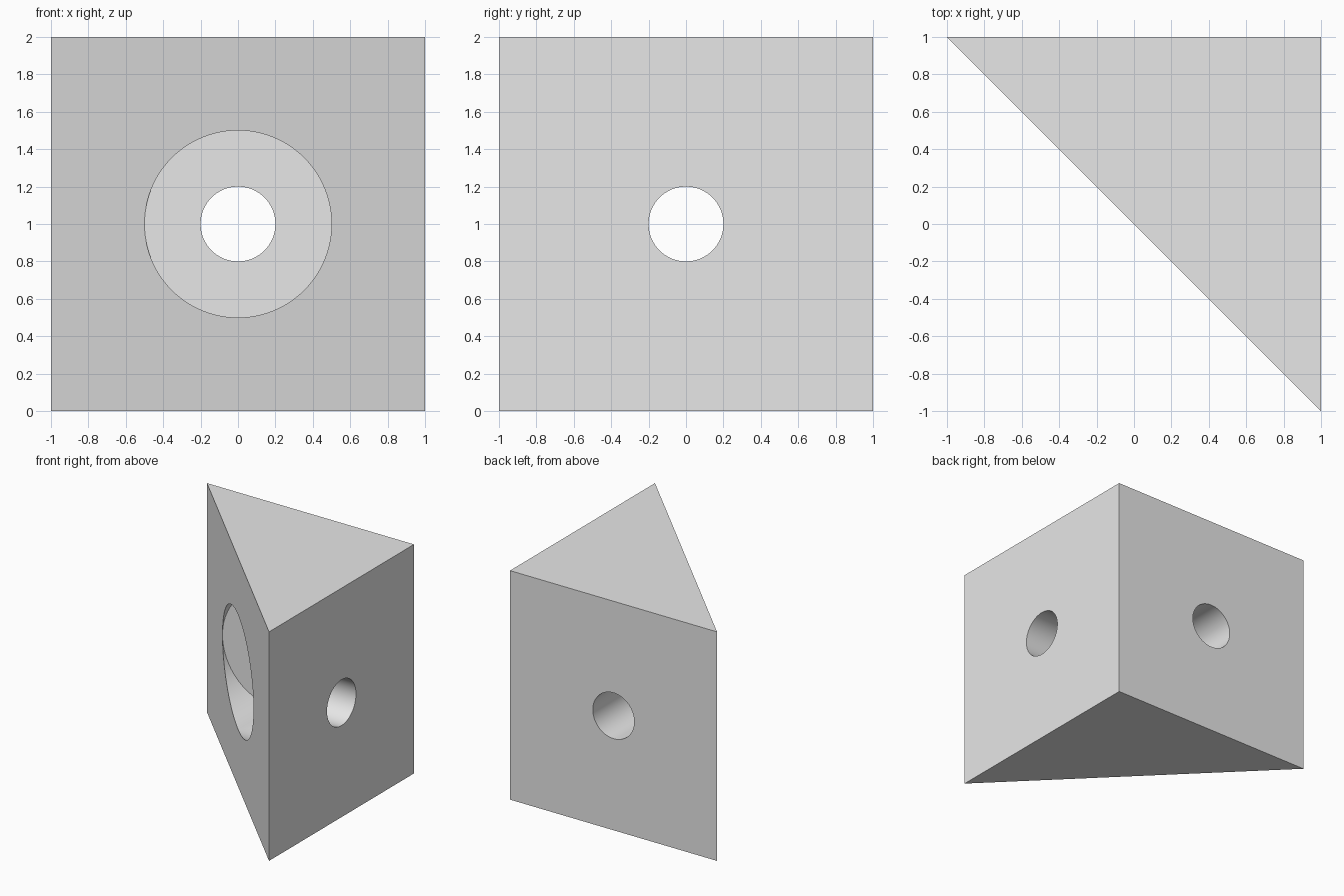
import bpy
import bmesh
import math
from mathutils import Matrix

if "Cube" in bpy.data.objects:
    bpy.data.objects.remove(bpy.data.objects["Cube"], do_unlink=True)

HEIGHT = 2.0
MID = HEIGHT / 2
FLOOR = 0.5  # depth plane where the wide recess ends


def make_object(name, bm):
    mesh = bpy.data.meshes.new(name)
    bmesh.ops.recalc_face_normals(bm, faces=bm.faces)
    bm.to_mesh(mesh)
    bm.free()
    obj = bpy.data.objects.new(name, mesh)
    bpy.context.collection.objects.link(obj)
    return obj


def make_cutter(name, radius, start, end):
    """Cylinder along y, centred at mid height."""
    bm = bmesh.new()
    place = Matrix.Translation((0, (start + end) / 2, MID)) @ Matrix.Rotation(math.pi / 2, 4, "X")
    bmesh.ops.create_cone(bm, cap_ends=True, segments=96, radius1=radius,
                          radius2=radius, depth=end - start, matrix=place)
    cutter = make_object(name, bm)
    cutter.hide_render = True
    return cutter


# Half of the wedge, split along the diagonal x = y
bm = bmesh.new()
base = bm.faces.new([bm.verts.new((x, y, 0)) for x, y in ((0, 0), (1, 1), (-1, 1))])
extruded = bmesh.ops.extrude_face_region(bm, geom=[base])["geom"]
bmesh.ops.translate(bm, vec=(0, 0, HEIGHT),
                    verts=[v for v in extruded if isinstance(v, bmesh.types.BMVert)])
block = make_object("corner_block", bm)

# Wide recess and the narrow bolt hole behind it
cutters = [make_cutter("recess_cutter", 0.5, -1.5, FLOOR),
           make_cutter("bolt_hole_cutter", 0.2, 0.3, 1.5)]
for cutter in cutters:
    mod = block.modifiers.new(cutter.name, "BOOLEAN")
    mod.operation = "DIFFERENCE"
    mod.solver = "EXACT"
    mod.object = cutter

bpy.context.view_layer.update()
evaluated = block.evaluated_get(bpy.context.evaluated_depsgraph_get())
bm = bmesh.new()
bm.from_mesh(evaluated.to_mesh())
evaluated.to_mesh_clear()
block.modifiers.clear()
for cutter in cutters:
    bpy.data.objects.remove(cutter, do_unlink=True)

# Open the diagonal and mirror the half across it by swapping x and y
diagonal = [f for f in bm.faces if all(abs(v.co.x - v.co.y) < 1e-4 for v in f.verts)]
bmesh.ops.delete(bm, geom=diagonal, context="FACES")
copied = bmesh.ops.duplicate(bm, geom=bm.verts[:] + bm.edges[:] + bm.faces[:])["geom"]
for item in copied:
    if isinstance(item, bmesh.types.BMVert):
        item.co.x, item.co.y = item.co.y, item.co.x
bmesh.ops.reverse_faces(bm, faces=[f for f in copied if isinstance(f, bmesh.types.BMFace)])
bmesh.ops.remove_doubles(bm, verts=bm.verts, dist=1e-4)
bm.to_mesh(block.data)
bm.free()

# Plain grey finish
grey = bpy.data.materials.new("light_grey")
grey.use_nodes = True
grey.diffuse_color = (0.8, 0.8, 0.8, 1)
grey.node_tree.nodes["Principled BSDF"].inputs["Base Color"].default_value = (0.8, 0.8, 0.8, 1)
block.data.materials.clear()
block.data.materials.append(grey)

# Smooth bores with crisp rims
bpy.ops.object.select_all(action="DESELECT")
block.select_set(True)
bpy.context.view_layer.objects.active = block
bpy.ops.object.shade_smooth_by_angle(angle=math.radians(30))
